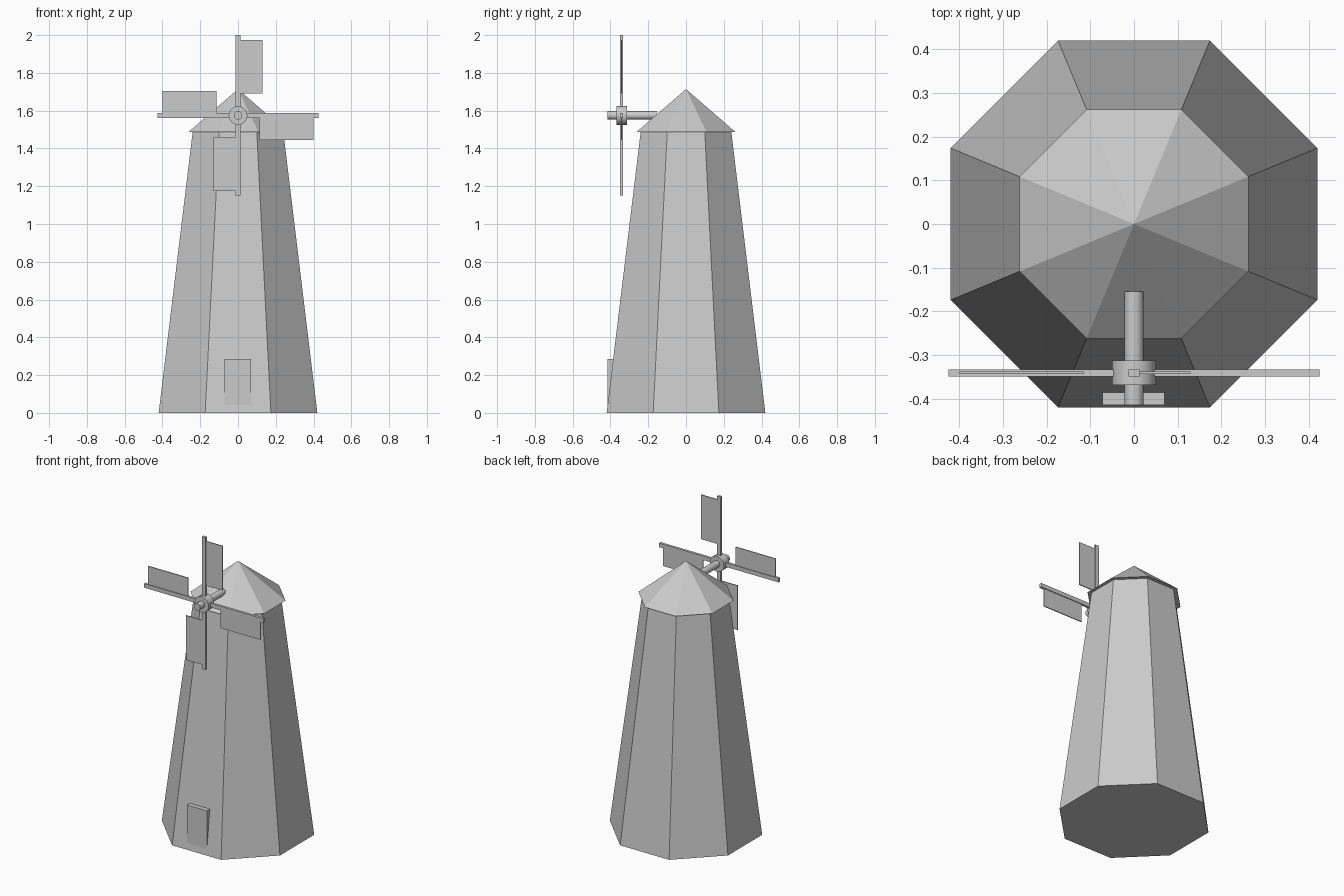
import bpy, math
from mathutils import Matrix

if "Cube" in bpy.data.objects:
    bpy.data.objects.remove(bpy.data.objects["Cube"])

AXIS_Z = 1.575   # height of the sail axle
SAIL_Y = -0.341  # plane of the sails
OCT = 1 / math.cos(math.pi / 8)  # apothem -> corner radius


def frustum(name, a1, a2, z0, z1):
    """Octagonal tapered body with flats facing the axes."""
    bpy.ops.mesh.primitive_cone_add(vertices=8, radius1=a1 * OCT, radius2=a2 * OCT,
                                    depth=z1 - z0, location=(0, 0, (z0 + z1) / 2),
                                    rotation=(0, 0, math.pi / 8))
    bpy.context.object.name = name


def box(name, lo, hi):
    bpy.ops.mesh.primitive_cube_add(size=1)
    ob = bpy.context.object
    ob.name = name
    size = [b - a for a, b in zip(lo, hi)]
    mid = [(a + b) / 2 for a, b in zip(lo, hi)]
    ob.data.transform(Matrix.Translation(mid) @ Matrix.Diagonal((*size, 1)))
    return ob


def rod(name, r, y0, y1):
    """Cylinder along y on the sail axis."""
    bpy.ops.mesh.primitive_cylinder_add(vertices=16, radius=r, depth=y1 - y0,
                                        location=(0, (y0 + y1) / 2, AXIS_Z),
                                        rotation=(math.pi / 2, 0, 0))
    bpy.context.object.name = name
    bpy.ops.object.shade_smooth_by_angle(angle=math.radians(30))


# Tower, roof and door
frustum("tower", 0.42, 0.24, 0, 1.487)
frustum("roof", 0.262, 0, 1.487, 1.714)
box("door", (-0.072, -0.415, 0), (0.07, -0.375, 0.285))

# Axle and hub
rod("axle", 0.022, -0.415, -0.155)
rod("hub", 0.05, -0.369, -0.313)

# Four arms, each with a thin sail on its clockwise side
for i in range(4):
    turn = Matrix.Translation((0, SAIL_Y, AXIS_Z)) @ Matrix.Rotation(i * math.pi / 2, 4, 'Y')
    arm = box(f"sail_arm_{i + 1}", (-0.013, -0.008, 0), (0.013, 0.008, 0.425))
    sail = box(f"sail_{i + 1}", (0, -0.003, 0.115), (0.13, 0.003, 0.4))
    for ob in (arm, sail):
        ob.data.transform(turn)
